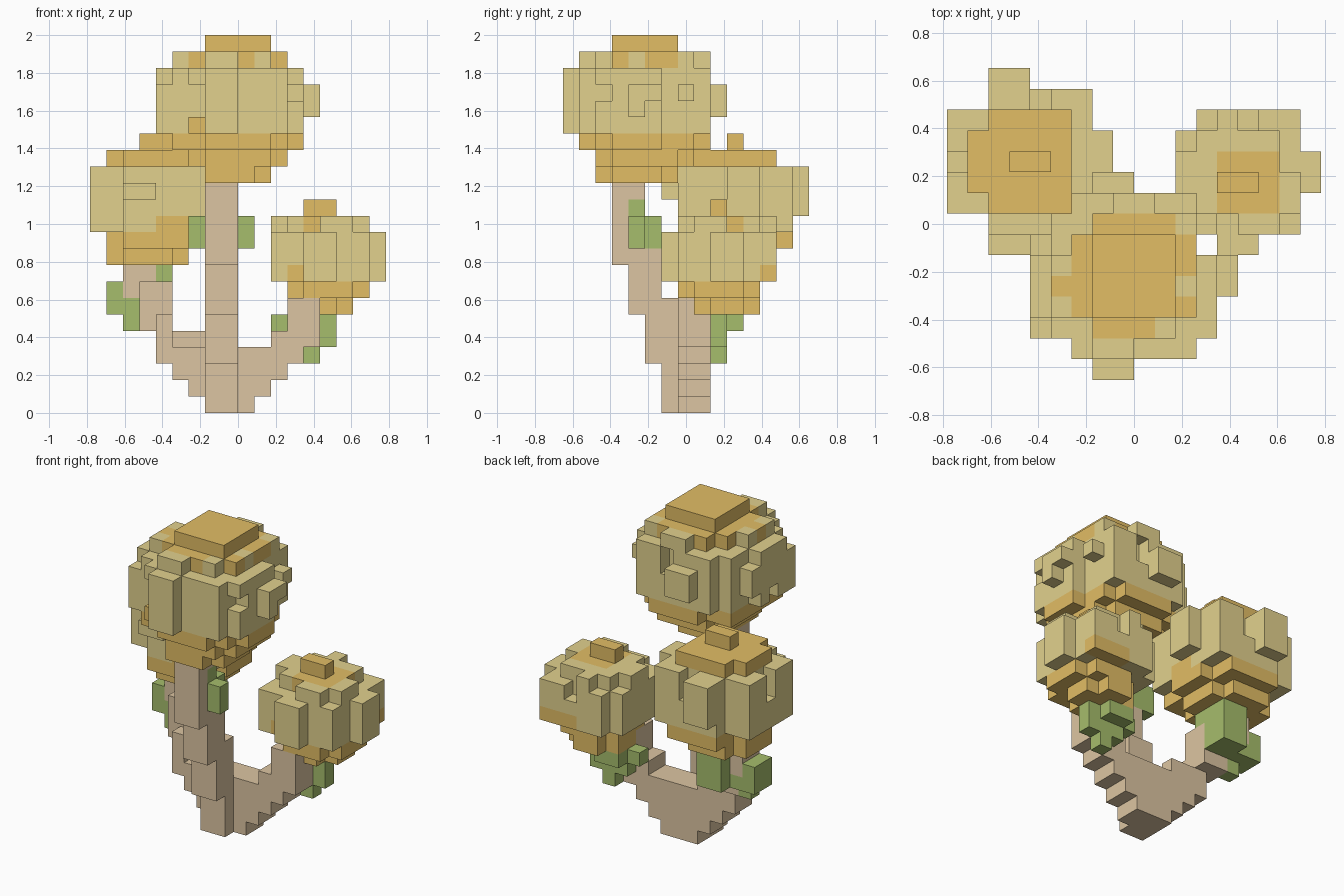
import bpy
import bmesh
from mathutils import Vector

default = bpy.data.objects.get("Cube")
if default:
    bpy.data.objects.remove(default)

UNIT = 2 / 23
ORIGIN = Vector((9, 7.5, 0))


def make_material(name, *rgb):
    mat = bpy.data.materials.new(name)
    mat.use_nodes = True
    mat.diffuse_color = (*rgb, 1)
    shader = next(n for n in mat.node_tree.nodes if n.type == "BSDF_PRINCIPLED")
    shader.inputs["Base Color"].default_value = (*rgb, 1)
    return mat


khaki = make_material("khaki foliage", 0.76, 0.64, 0.27)
ochre = make_material("ochre foliage", 0.76, 0.51, 0.13)
bark = make_material("pale bark", 0.72, 0.56, 0.36)
leaf = make_material("leaf green", 0.38, 0.51, 0.15)
PALETTE = [khaki, ochre, bark, leaf]


class Blocks:
    """A set of coloured cubes that becomes one mesh of exposed faces."""

    def __init__(self, name):
        self.name = name
        self.cells = {}

    def add(self, mat, x, y, z, cut=False):
        # A box of cubes; cut leaves out its four vertical corners
        for i in range(*x):
            for j in range(*y):
                if cut and i in (x[0], x[1] - 1) and j in (y[0], y[1] - 1):
                    continue
                for k in range(*z):
                    self.cells[i, j, k] = mat

    def remove(self, x, y, z):
        for i in range(*x):
            for j in range(*y):
                for k in range(*z):
                    self.cells.pop((i, j, k), None)

    def build(self):
        bm = bmesh.new()
        for cell, mat in self.cells.items():
            centre = Vector(cell) + Vector((0.5, 0.5, 0.5))
            for axis in range(3):
                for sign in (-1, 1):
                    normal = Vector((0, 0, 0))
                    normal[axis] = sign
                    if tuple(int(a + b) for a, b in zip(cell, normal)) in self.cells:
                        continue
                    u = Vector((0, 0, 0))
                    u[(axis + 1) % 3] = 0.5
                    v = normal.cross(u)
                    mid = centre + normal / 2
                    ring = (mid - u - v, mid + u - v, mid + u + v, mid - u + v)
                    face = bm.faces.new([bm.verts.new((p - ORIGIN) * UNIT) for p in ring])
                    face.material_index = PALETTE.index(mat)
        bmesh.ops.remove_doubles(bm, verts=bm.verts, dist=UNIT / 100)
        mesh = bpy.data.meshes.new(self.name)
        for mat in PALETTE:
            mesh.materials.append(mat)
        bm.to_mesh(mesh)
        bm.free()
        bpy.context.collection.objects.link(bpy.data.objects.new(self.name, mesh))


# Tall trunk leaning forward in steps, with its leaves
trunk = Blocks("trunk")
trunk.add(bark, x=(7, 9), y=(6, 9), z=(0, 4))
trunk.add(bark, x=(7, 9), y=(5, 7), z=(3, 7))
trunk.add(bark, x=(7, 9), y=(4, 6), z=(6, 10))
trunk.add(bark, x=(7, 9), y=(3, 5), z=(9, 14))
trunk.add(leaf, x=(9, 10), y=(4, 5), z=(10, 12))
trunk.add(leaf, x=(6, 7), y=(5, 6), z=(10, 12))
trunk.add(leaf, x=(7, 9), y=(5, 6), z=(10, 12))
trunk.add(leaf, x=(8, 9), y=(4, 5), z=(12, 13))
trunk.build()

# Branch climbing to the right-hand crown
right_branch = Blocks("right_branch")
right_branch.add(bark, x=(6, 8), y=(7, 9), z=(1, 4))
right_branch.add(bark, x=(5, 7), y=(7, 9), z=(2, 4))
right_branch.add(bark, x=(5, 7), y=(8, 9), z=(4, 5))
right_branch.add(bark, x=(4, 5), y=(7, 9), z=(3, 6))
right_branch.add(bark, x=(3, 5), y=(8, 10), z=(5, 8))
right_branch.add(bark, x=(2, 4), y=(9, 11), z=(7, 10))
right_branch.build()

# Branch climbing to the left-hand crown
left_branch = Blocks("left_branch")
left_branch.add(bark, x=(9, 10), y=(7, 9), z=(0, 4))
left_branch.add(bark, x=(10, 11), y=(7, 9), z=(1, 4))
left_branch.add(bark, x=(11, 12), y=(7, 9), z=(2, 5))
left_branch.add(bark, x=(12, 13), y=(7, 9), z=(3, 4))
left_branch.add(bark, x=(12, 14), y=(7, 9), z=(4, 7))
left_branch.build()

# Leaf clusters under the side crowns
right_leaves = Blocks("right_leaves")
right_leaves.add(leaf, x=(1, 3), y=(9, 11), z=(6, 8))
right_leaves.add(leaf, x=(2, 3), y=(9, 10), z=(5, 6))
right_leaves.add(leaf, x=(3, 5), y=(10, 12), z=(6, 9))
right_leaves.add(leaf, x=(4, 5), y=(9, 11), z=(8, 9))
right_leaves.build()

left_leaves = Blocks("left_leaves")
left_leaves.add(leaf, x=(12, 15), y=(9, 10), z=(4, 6))
left_leaves.add(leaf, x=(13, 14), y=(9, 10), z=(3, 4))
left_leaves.add(leaf, x=(12, 14), y=(10, 11), z=(5, 6))
left_leaves.add(leaf, x=(11, 12), y=(9, 10), z=(5, 6))
left_leaves.build()

# Large top crown: ochre base, khaki bumps, ochre cap
top = Blocks("top_crown")
top.add(ochre, x=(7, 10), y=(2, 7), z=(14, 15))
top.add(ochre, x=(10, 11), y=(3, 6), z=(14, 15))
top.add(ochre, x=(6, 12), y=(2, 8), z=(15, 16), cut=True)
top.add(ochre, x=(5, 12), y=(2, 8), z=(16, 17))
top.add(ochre, x=(12, 13), y=(3, 6), z=(16, 17))
top.add(ochre, x=(7, 11), y=(1, 9), z=(16, 17))
top.add(khaki, x=(5, 12), y=(2, 8), z=(17, 21))
top.add(khaki, x=(6, 12), y=(1, 2), z=(17, 21))
top.add(khaki, x=(7, 9), y=(0, 1), z=(17, 21))
top.add(khaki, x=(4, 5), y=(2, 6), z=(17, 20))
top.add(khaki, x=(4, 5), y=(3, 6), z=(20, 21))
top.add(khaki, x=(4, 5), y=(6, 7), z=(18, 20))
top.add(khaki, x=(12, 13), y=(2, 6), z=(17, 21))
top.add(khaki, x=(12, 13), y=(7, 8), z=(19, 20))
top.add(khaki, x=(6, 12), y=(8, 9), z=(17, 21))
top.add(khaki, x=(7, 9), y=(9, 10), z=(18, 20))
top.add(khaki, x=(13, 14), y=(4, 6), z=(18, 20))
top.remove(x=(13, 14), y=(5, 6), z=(18, 19))
top.remove(x=(6, 7), y=(1, 2), z=(18, 20))
top.remove(x=(12, 13), y=(2, 3), z=(19, 20))
top.remove(x=(4, 5), y=(4, 5), z=(17, 18))
top.remove(x=(9, 10), y=(8, 9), z=(19, 21))
top.add(ochre, x=(6, 7), y=(1, 2), z=(17, 18))
top.add(ochre, x=(6, 12), y=(2, 8), z=(21, 22), cut=True)
top.add(khaki, x=(7, 9), y=(1, 2), z=(21, 22))
top.add(khaki, x=(5, 6), y=(3, 6), z=(21, 22))
top.add(ochre, x=(5, 6), y=(4, 5), z=(21, 22))
top.add(khaki, x=(10, 11), y=(2, 3), z=(21, 22))
top.add(khaki, x=(11, 12), y=(4, 5), z=(21, 22))
top.add(khaki, x=(11, 12), y=(7, 8), z=(21, 22))
top.add(khaki, x=(8, 10), y=(8, 9), z=(21, 22))
top.add(ochre, x=(7, 11), y=(3, 7), z=(22, 23))
top.build()

# Middle crown over the right-hand branch
right = Blocks("right_crown")
right.add(ochre, x=(1, 6), y=(8, 13), z=(9, 10), cut=True)
right.add(ochre, x=(1, 7), y=(8, 13), z=(10, 11), cut=True)
right.add(ochre, x=(2, 6), y=(7, 14), z=(10, 11))
right.add(khaki, x=(0, 7), y=(8, 13), z=(11, 15))
right.add(khaki, x=(2, 7), y=(7, 8), z=(11, 15))
right.add(khaki, x=(2, 4), y=(6, 7), z=(13, 14))
right.add(khaki, x=(2, 7), y=(13, 14), z=(11, 15))
right.add(khaki, x=(2, 4), y=(14, 15), z=(12, 15))
right.add(khaki, x=(7, 8), y=(10, 12), z=(12, 15))
right.remove(x=(0, 1), y=(10, 11), z=(13, 15))
right.remove(x=(4, 5), y=(13, 14), z=(13, 15))
right.add(ochre, x=(4, 6), y=(7, 8), z=(11, 12))
right.add(ochre, x=(6, 7), y=(9, 11), z=(11, 12))
right.add(ochre, x=(1, 6), y=(8, 13), z=(15, 16), cut=True)
right.add(ochre, x=(5, 6), y=(8, 13), z=(15, 16))
right.add(ochre, x=(3, 5), y=(10, 11), z=(16, 17))
right.build()

# Low crown over the left-hand branch
left = Blocks("left_crown")
left.add(ochre, x=(12, 16), y=(8, 12), z=(6, 7), cut=True)
left.add(ochre, x=(12, 17), y=(7, 12), z=(7, 8), cut=True)
left.add(khaki, x=(12, 17), y=(7, 13), z=(8, 11))
left.add(khaki, x=(11, 12), y=(7, 12), z=(8, 11))
left.add(khaki, x=(17, 18), y=(9, 11), z=(8, 11))
left.add(khaki, x=(13, 15), y=(6, 7), z=(8, 11))
left.remove(x=(14, 15), y=(12, 13), z=(10, 11))
left.add(ochre, x=(12, 13), y=(7, 8), z=(8, 9))
left.add(ochre, x=(14, 17), y=(12, 13), z=(8, 9))
left.add(khaki, x=(12, 16), y=(8, 12), z=(11, 12))
left.add(khaki, x=(11, 12), y=(9, 11), z=(11, 12))
left.add(khaki, x=(16, 17), y=(8, 10), z=(11, 12))
left.add(khaki, x=(14, 16), y=(7, 8), z=(11, 12))
left.add(khaki, x=(13, 14), y=(12, 13), z=(11, 12))
left.add(ochre, x=(13, 16), y=(8, 11), z=(11, 12))
left.add(ochre, x=(13, 15), y=(9, 10), z=(12, 13))
left.build()
